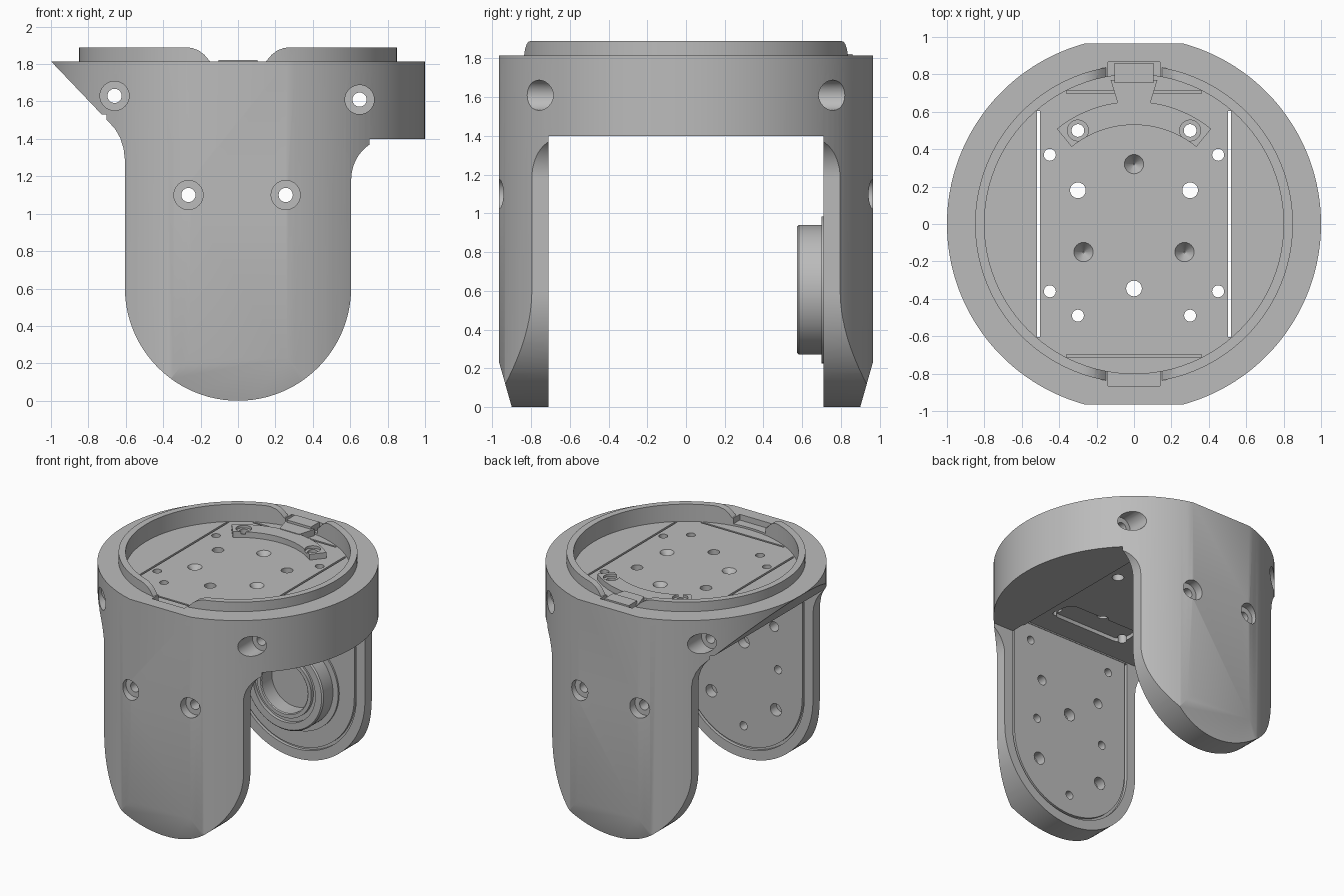
import bpy, bmesh, math
from mathutils import Matrix

if "Cube" in bpy.data.objects:
    bpy.data.objects.remove(bpy.data.objects["Cube"])

GREY = bpy.data.materials.new("plain grey")
GREY.diffuse_color = (0.5, 0.5, 0.5, 1)
GREY.use_nodes = True
GREY.node_tree.nodes["Principled BSDF"].inputs["Base Color"].default_value = GREY.diffuse_color


def finish(name, bm):
    bmesh.ops.recalc_face_normals(bm, faces=bm.faces)
    me = bpy.data.meshes.new(name)
    bm.to_mesh(me)
    bm.free()
    ob = bpy.data.objects.new(name, me)
    ob.data.materials.append(GREY)
    bpy.context.collection.objects.link(ob)
    return ob


def prism(name, pts, lo, hi, axis="z"):
    """Extrude a 2D outline along z (points x,y) or along y (points x,z)."""
    put = (lambda a, b, h: (a, b, h)) if axis == "z" else (lambda a, b, h: (a, h, b))
    bm = bmesh.new()
    low = [bm.verts.new(put(a, b, lo)) for a, b in pts]
    top = [bm.verts.new(put(a, b, hi)) for a, b in pts]
    n = len(pts)
    bm.faces.new(low)
    bm.faces.new(top)
    for i in range(n):
        j = (i + 1) % n
        bm.faces.new((low[i], low[j], top[j], top[i]))
    return finish(name, bm)


def box(name, x0, x1, y0, y1, z0, z1):
    return prism(name, [(x0, y0), (x1, y0), (x1, y1), (x0, y1)], z0, z1)


def arc(cx, cy, rx, ry, a0, a1, n):
    return [(cx + rx * math.cos(math.radians(a0 + (a1 - a0) * i / n)),
             cy + ry * math.sin(math.radians(a0 + (a1 - a0) * i / n))) for i in range(n + 1)]


def disc(cx, cy, r, lo, hi, axis="z", n=32):
    return prism("cutter", arc(cx, cy, r, r, 0, 360, n)[:-1], lo, hi, axis)


def cone(cx, cy, r, z0, z1):
    bm = bmesh.new()
    bmesh.ops.create_cone(bm, cap_ends=True, segments=24, radius1=0.004, radius2=r, depth=z1 - z0,
                          matrix=Matrix.Translation((cx, cy, (z0 + z1) / 2)))
    return finish("cutter", bm)


def lathe(name, prof, axis="z", zc=0.0, closed=False, steps=96):
    """Spin (radius, height) points about z, or about a y axis at height zc."""
    bm = bmesh.new()
    vs = [bm.verts.new((r, 0, h) if axis == "z" else (r, h, zc)) for r, h in prof]
    es = [bm.edges.new(p) for p in zip(vs, vs[1:])]
    if closed:
        es.append(bm.edges.new((vs[-1], vs[0])))
    bmesh.ops.spin(bm, geom=vs + es, cent=(0, 0, zc), axis=(0, 0, 1) if axis == "z" else (0, 1, 0),
                   angle=2 * math.pi, steps=steps)
    bmesh.ops.remove_doubles(bm, verts=bm.verts, dist=1e-5)
    return finish(name, bm)


def boolean(targets, cutter, op="DIFFERENCE"):
    for t in targets:
        m = t.modifiers.new("cut", "BOOLEAN")
        m.operation, m.object, m.solver = op, cutter, "EXACT"
        bpy.context.view_layer.objects.active = t
        bpy.ops.object.modifier_apply(modifier="cut")
    bpy.data.objects.remove(cutter)


# Shell: round body with front and back flats, trimmed to the side profile
a0 = math.degrees(math.asin(0.965))
shell = prism("shell", arc(0, 0, 1, 1, -a0, a0, 60) + arc(0, 0, 1, 1, 180 - a0, 180 + a0, 60), -0.1, 1.815)
profile = (arc(0, 0.605, 0.605, 0.605, 180, 360, 48) + arc(0.805, 1.18, 0.2, 0.22, 180, 90, 12)
           + [(1.2, 1.4), (1.2, 1.9), (-1.081, 1.9), (-0.69, 1.49), (-0.655, 1.45),
              (-0.63, 1.405), (-0.612, 1.35), (-0.605, 1.29)])
boolean([shell], prism("cutter", profile, -1.2, 1.2, "y"), "INTERSECT")

# Opening between the legs and the higher ceiling
boolean([shell], box("cutter", -1.2, 1.2, -0.71, 0.71, -0.2, 1.4))
boolean([shell], box("cutter", -0.78, 0.52, -0.71, 0.71, 1.3, 1.53))

# Tapered leg tips
for s in (-1, 1):
    bm = bmesh.new()
    ring = [(0.9 - 0.0565, -0.2), (0.965 + 0.0226, 0.31), (1.3, 0.31), (1.3, -0.2)]
    ends = [[bm.verts.new((x, s * y, z)) for y, z in ring] for x in (-0.8, 0.8)]
    for f in ends:
        bm.faces.new(f)
    for i in range(4):
        j = (i + 1) % 4
        bm.faces.new((ends[0][i], ends[0][j], ends[1][j], ends[1][i]))
    boolean([shell], finish("cutter", bm))

# Recesses on the inside of the legs, with inset panels
def tongue(w, top):
    return arc(0, 0.605, w, w, 180, 360, 40) + [(w, top), (-w, top)]

panels = []
for s, nm in ((-1, "front_panel"), (1, "back_panel")):
    boolean([shell], prism("cutter", tongue(0.53, 1.52), *sorted((s * 0.6, s * 0.735)), "y"))
    panels.append(prism(nm, tongue(0.51, 1.525), *sorted((s * 0.714, s * 0.74)), "y"))

# Panel holes
small = [(0.36, 1.39), (0.3, 0.77), (0, 0.25)]
big = [(0, 0.91), (0.28, 0.45)]
for pts, r in ((small, 0.032), (big, 0.048)):
    for x, z in pts:
        for sx in ((1, -1) if x else (1,)):
            boolean([shell, panels[0]], disc(sx * x, z, r, -0.79, -0.6, "y", 20))
for x in (-0.36, 0.36):
    boolean([shell, panels[1]], disc(x, 1.39, 0.032, 0.6, 0.79, "y", 20))

# Counterbored screw holes running front to back
for x, z, floor in ((-0.265, 1.1, 0.9), (0.255, 1.1, 0.9), (-0.66, 1.63, 0.64), (0.65, 1.61, 0.64)):
    boolean([shell] + panels, disc(x, z, 0.038, -1.2, 1.2, "y", 24))
    for s in (-1, 1):
        boolean([shell], disc(x, z, 0.078, *sorted((s * floor, s * 1.2)), "y"))

# Top pocket, key notches, side slits and end grooves
boolean([shell], disc(0, 0, 0.8, 1.755, 2, "z", 96))
for s in (-1, 1):
    boolean([shell], box("cutter", -0.14, 0.14, *sorted((s * 0.74, s * 0.867)), 1.77, 2))
    boolean([shell], box("cutter", *sorted((s * 0.503, s * 0.519)), -0.605, 0.605, 1.5, 2))
    boolean([shell], box("cutter", -0.36, 0.36, *sorted((s * 0.697, s * 0.712)), 1.73, 1.9))

# Shallow pocket in the ceiling
boolean([shell], prism("cutter", arc(-0.26, -0.43, 0.06, 0.1, 90, 270, 10)
                       + arc(0.26, -0.43, 0.06, 0.1, -90, 90, 10), 1.4, 1.56))

# Arched clamp on the top plate, with its key
clamp = prism("arched_clamp", arc(0, 0, 0.655, 0.655, 51, 129, 24) + arc(0, 0, 0.53, 0.53, 129, 51, 24), 1.75, 1.80)
prism("clamp_neck", [(-0.085, 0.64), (0.085, 0.64), (0.125, 0.77), (-0.125, 0.77)], 1.75, 1.805)
box("clamp_key", -0.105, 0.105, 0.755, 0.86, 1.75, 1.823)

# Plate holes: through holes, clamp counterbores, and blind cones
for x, y, r in ((0.45, 0.37, 0.032), (0.3, 0.18, 0.042), (0.45, -0.36, 0.032), (0.3, -0.49, 0.032)):
    for s in (-1, 1):
        boolean([shell], disc(s * x, y, r, 1.3, 2, "z", 24))
boolean([shell], disc(0, -0.345, 0.042, 1.3, 2, "z", 24))
for s in (-1, 1):
    boolean([shell, clamp], disc(s * 0.3, 0.5, 0.034, 1.3, 2, "z", 24))
    boolean([clamp], disc(s * 0.3, 0.5, 0.056, 1.78, 2, "z", 24))
for x, y in ((0, 0.32), (-0.27, -0.15), (0.27, -0.15)):
    boolean([shell], cone(x, y, 0.053, 1.69, 1.757))

# Raised lip ring with rounded gaps at front and back
lip = lathe("lip_ring", [(0.8, 1.812), (0.85, 1.812), (0.85, 1.89), (0.8, 1.89)], closed=True)
half = [(0.15, 1.80), (0.15, 1.815), (0.18, 1.85), (0.21, 1.873), (0.245, 1.886), (0.285, 1.891), (0.285, 1.95)]
boolean([lip], prism("cutter", half + [(-x, z) for x, z in reversed(half)], -1.2, 1.2, "y"))

# Bearing on the inside of the back leg
lathe("bearing", [(0, 0.705), (0.2, 0.705), (0.2, 0.58), (0.207, 0.573), (0.235, 0.573), (0.235, 0.6),
                  (0.27, 0.6), (0.27, 0.573), (0.325, 0.573), (0.335, 0.583), (0.335, 0.7),
                  (0.38, 0.7), (0.38, 0.73), (0, 0.73)], "y", 0.605)

# Smooth curved faces, keep hard edges
for ob in bpy.context.scene.objects:
    ob.select_set(True)
    bpy.context.view_layer.objects.active = ob
bpy.ops.object.shade_smooth_by_angle(angle=math.radians(25))
